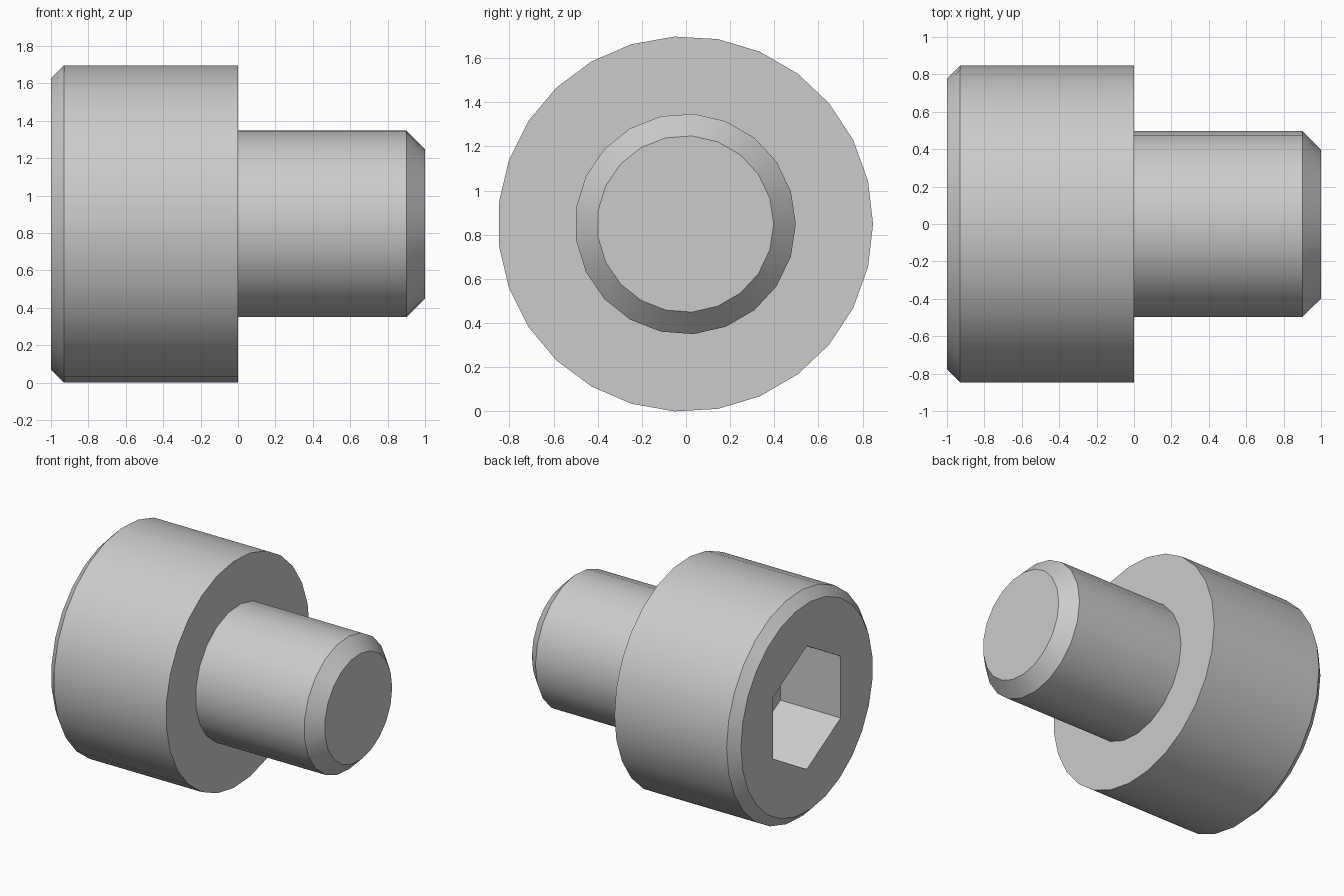
import bpy, bmesh
from math import cos, sin, pi

if "Cube" in bpy.data.objects:
    bpy.data.objects.remove(bpy.data.objects["Cube"])

HEAD_SIDES, SHANK_SIDES, HEX_SIDES = 27, 21, 6
HEAD_R = 0.85
AXIS_Z = HEAD_R * cos(pi / 54)                       # lowest corner touches z = 0
AXIS_Y = -HEAD_R * (1 - cos(pi / HEAD_SIDES)) / 2    # centres the odd-sided head

bm = bmesh.new()


def ring(x, radius, sides, phase=0.0):
    """Closed loop of edges around the screw axis."""
    vs = [bm.verts.new((x,
                        AXIS_Y + radius * cos(phase + 2 * pi * i / sides),
                        AXIS_Z + radius * sin(phase + 2 * pi * i / sides)))
          for i in range(sides)]
    es = [bm.edges.new((vs[i], vs[(i + 1) % sides])) for i in range(sides)]
    return vs, es


def wall(a, b):
    """Quads between two rings with the same number of sides."""
    n = len(a[0])
    for i in range(n):
        j = (i + 1) % n
        bm.faces.new((a[0][i], a[0][j], b[0][j], b[0][i]))


def flat_between(outer, inner):
    """Flat face between an outer ring and an inner hole."""
    bmesh.ops.triangle_fill(bm, edges=outer[1] + inner[1], use_beauty=True,
                            normal=(1, 0, 0))


# hex socket, from floor to mouth
hex_r = 0.4 / cos(pi / 6)
socket_floor = ring(-0.5, hex_r, HEX_SIDES, pi / 6)
socket_mouth = ring(-1.0, hex_r, HEX_SIDES, pi / 6)
bm.faces.new(socket_floor[0])
wall(socket_floor, socket_mouth)

# head with chamfered outer rim
head_face = ring(-1.0, HEAD_R - 0.07, HEAD_SIDES)
head_rim = ring(-0.93, HEAD_R, HEAD_SIDES)
head_back = ring(0.0, HEAD_R, HEAD_SIDES)
flat_between(head_face, socket_mouth)
wall(head_face, head_rim)
wall(head_rim, head_back)

# shank with chamfered tip
shank_base = ring(0.0, 0.5, SHANK_SIDES)
shank_end = ring(0.9, 0.5, SHANK_SIDES)
shank_tip = ring(1.0, 0.4, SHANK_SIDES)
flat_between(head_back, shank_base)
wall(shank_base, shank_end)
wall(shank_end, shank_tip)
bm.faces.new(shank_tip[0])

bmesh.ops.recalc_face_normals(bm, faces=bm.faces[:])

mesh = bpy.data.meshes.new("socket_head_screw")
bm.to_mesh(mesh)
bm.free()
screw = bpy.data.objects.new("socket_head_screw", mesh)
bpy.context.collection.objects.link(screw)

# smooth round walls, crisp chamfers and socket
bpy.context.view_layer.objects.active = screw
screw.select_set(True)
bpy.ops.object.shade_smooth_by_angle(angle=pi / 6)
